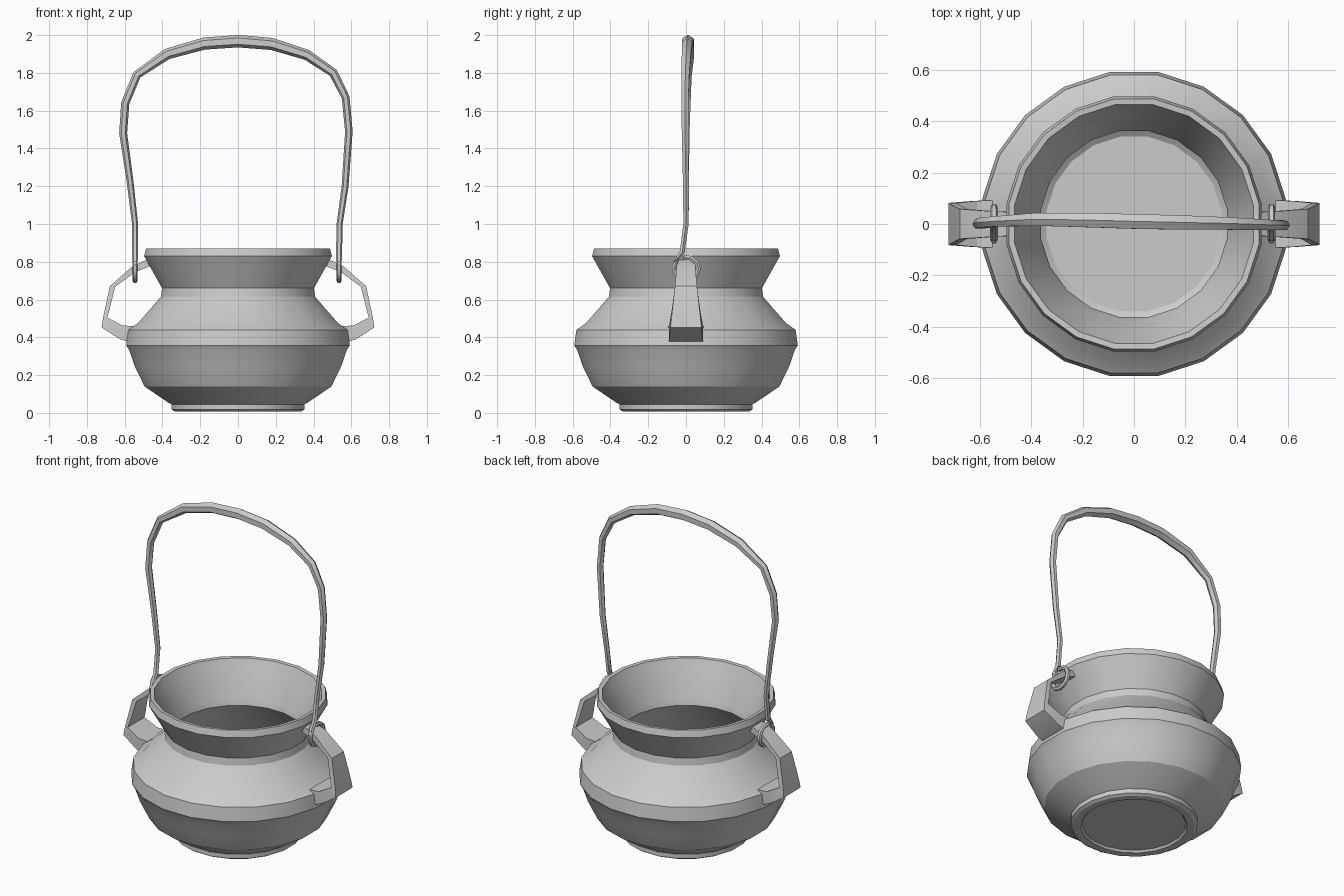
import bpy, bmesh, math

if "Cube" in bpy.data.objects:
    bpy.data.objects.remove(bpy.data.objects["Cube"])

SIDES = 20


def finish(bm, name, angle=30):
    bmesh.ops.recalc_face_normals(bm, faces=bm.faces)
    me = bpy.data.meshes.new(name)
    bm.to_mesh(me)
    bm.free()
    ob = bpy.data.objects.new(name, me)
    bpy.context.collection.objects.link(ob)
    smooth(ob, angle)
    return ob


def smooth(ob, angle):
    bpy.ops.object.select_all(action='DESELECT')
    ob.select_set(True)
    bpy.context.view_layer.objects.active = ob
    bpy.ops.object.shade_smooth_by_angle(angle=math.radians(angle))


def loft(name, rings, angle=30):
    """Skin a list of closed rings and cap both ends."""
    bm = bmesh.new()
    loops = [[bm.verts.new(p) for p in ring] for ring in rings]
    n = len(loops[0])
    for a, b in zip(loops, loops[1:]):
        for i in range(n):
            j = (i + 1) % n
            bm.faces.new((a[i], a[j], b[j], b[i]))
    bm.faces.new(loops[0])
    bm.faces.new(loops[-1])
    return finish(bm, name, angle)


def circle(r, z):
    r /= math.cos(math.pi / SIDES)
    return [(r * math.cos(2 * math.pi * (i + .5) / SIDES),
             r * math.sin(2 * math.pi * (i + .5) / SIDES), z) for i in range(SIDES)]


# Pot: outside from recessed base up to the lip, then down the hollow inside
profile = [(.285, .02), (.295, .008), (.335, .008), (.352, .018), (.352, .045),
           (.37, .055), (.495, .14), (.548, .25), (.575, .33), (.592, .358),
           (.58, .44), (.53, .475), (.408, .615), (.402, .66), (.497, .83),
           (.487, .87), (.465, .868), (.45, .83), (.372, .665), (.362, .625),
           (.49, .46), (.535, .37), (.51, .26), (.46, .16), (.34, .08)]
loft("pot", [circle(r, z) for r, z in profile])

# Ear handles: (outer x, outer z, inner x, inner z, half width)
ear = [(.56, .37, .54, .46, .092), (.625, .39, .61, .462, .09),
       (.722, .452, .693, .505, .082), (.713, .51, .682, .54, .076),
       (.678, .672, .65, .668, .058), (.56, .775, .545, .745, .05),
       (.455, .825, .445, .785, .045)]
for side, s in (("left", -1), ("right", 1)):
    loft("ear_handle_" + side,
         [[(s * ox, -w, oz), (s * ox, w, oz), (s * ix, w, iz), (s * ix, -w, iz)]
          for ox, oz, ix, iz, w in ear], 25)


# Bail: swept wire that thickens at the grip and hooks round each ear
def hook(x):
    pts = []
    for i in range(11):
        a = math.radians(100 - i * 33)
        pts.append((x, .066 * math.cos(a), .762 + .062 * math.sin(a), .014))
    pts.append((x, -.055, .808, .015))
    pts.append((x, -.02, .85, .016))
    return pts


grip = [(-.545, 0, 1.0, .016), (-.572, 0, 1.23, .018), (-.608, .0, 1.48, .021),
        (-.597, .005, 1.64, .022), (-.535, .01, 1.79, .023), (-.375, .018, 1.90, .029),
        (-.18, .015, 1.955, .032), (0, .01, 1.968, .033), (.18, .006, 1.953, .032),
        (.365, .002, 1.895, .028), (.505, -.003, 1.80, .024), (.57, -.005, 1.67, .021),
        (.587, -.005, 1.49, .020), (.567, 0, 1.20, .018), (.538, 0, 1.0, .016)]
path = hook(-.545) + grip + hook(.535)[::-1]
cu = bpy.data.curves.new("bail", 'CURVE')
cu.dimensions = '3D'
cu.bevel_depth = 1
cu.bevel_resolution = 1
cu.use_fill_caps = True
sp = cu.splines.new('POLY')
sp.points.add(len(path) - 1)
for p, (x, y, z, r) in zip(sp.points, path):
    p.co = (x, y, z, 1)
    p.radius = r
bail = bpy.data.objects.new("bail", cu)
bpy.context.collection.objects.link(bail)
bpy.ops.object.select_all(action='DESELECT')
bail.select_set(True)
bpy.context.view_layer.objects.active = bail
bpy.ops.object.convert(target='MESH')
smooth(bpy.context.view_layer.objects.active, 40)
